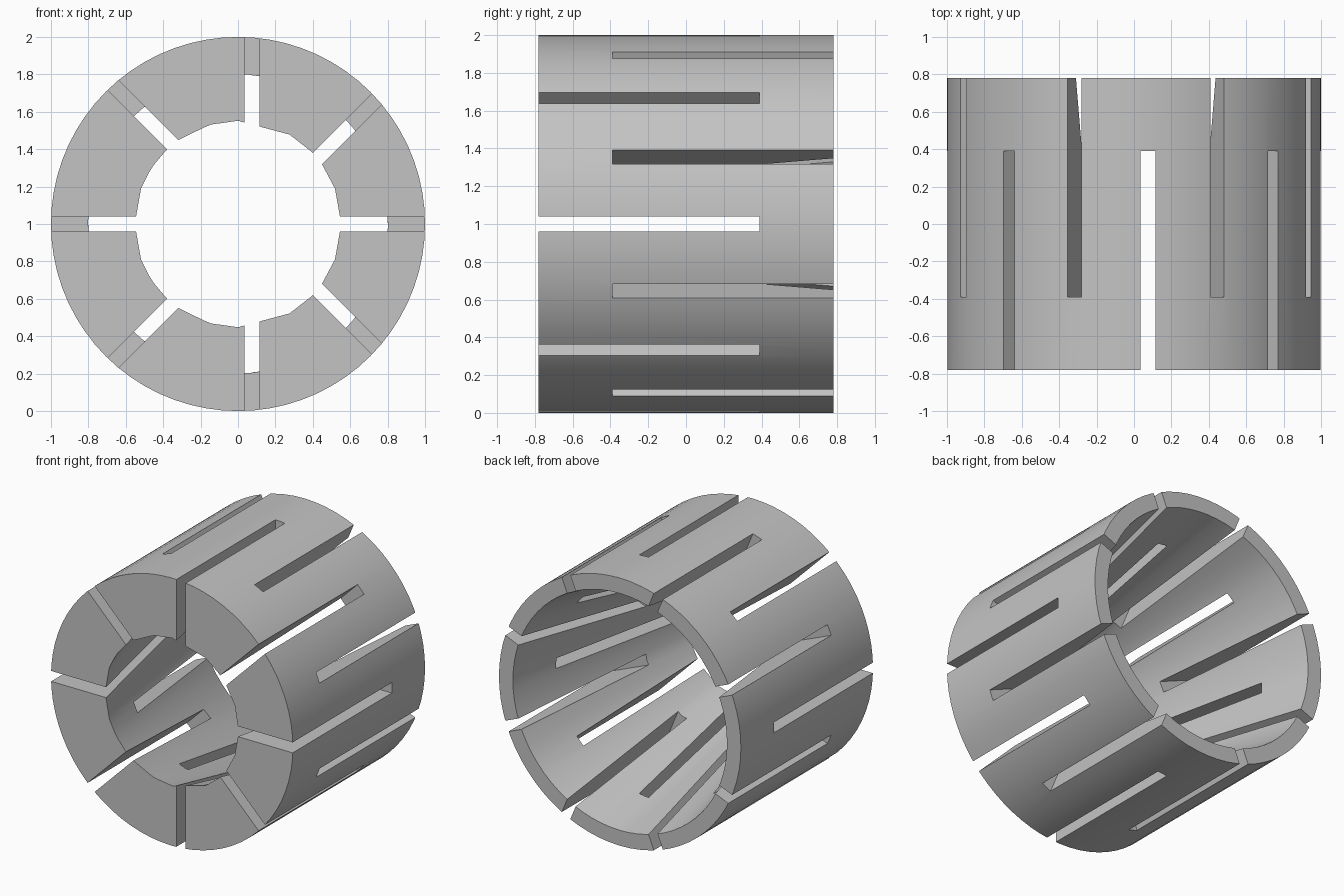
import bpy
import bmesh
from math import sin, cos, pi, radians
from mathutils import Matrix, Vector

cube = bpy.data.objects.get("Cube")
if cube:
    bpy.data.objects.remove(cube, do_unlink=True)

HALF = 0.78            # half of the sleeve length
REACH = 0.39           # where each slot stops
OUTER, FRONT_BORE, BACK_BORE = 1.0, 0.552, 0.885
SEGMENTS = 72
CENTRE = Vector((0, 0, 1))
SLOT_CENTRE = Vector((0.075, 0, 1))   # slots fan out from an offset axis

metal = bpy.data.materials.new("Plain grey")
grey = (0.55, 0.55, 0.55, 1)
metal.diffuse_color = grey
metal.use_nodes = True
metal.node_tree.nodes["Principled BSDF"].inputs["Base Color"].default_value = grey


def make_object(name, bm):
    bmesh.ops.recalc_face_normals(bm, faces=bm.faces)
    mesh = bpy.data.meshes.new(name)
    bm.to_mesh(mesh)
    bm.free()
    mesh.materials.append(metal)
    obj = bpy.data.objects.new(name, mesh)
    bpy.context.collection.objects.link(obj)
    return obj


# Corners of the faceted front opening, in degrees, mirrored below
half_corners = [0, 20, 36, 44, 60, 90, 106, 126, 133, 147, 160, 180]
corners = half_corners + [360 - a for a in reversed(half_corners[:-1])]


def front_bore(angle):
    """Radius of the faceted opening at an angle in degrees."""
    for a, b in zip(corners, corners[1:]):
        if a <= angle <= b:
            half = radians(b - a) / 2
            return FRONT_BORE * cos(half) / cos(radians(angle - a) - half)


# Sleeve: round outside, conical bore widening to the back
bm = bmesh.new()
rings = []
for i in range(SEGMENTS):
    degrees = 360 * i / SEGMENTS
    t = radians(degrees)
    profile = [(OUTER, -HALF), (OUTER, HALF),
               (BACK_BORE, HALF), (front_bore(degrees), -HALF)]
    rings.append([bm.verts.new(CENTRE + Vector((r * cos(t), y, r * sin(t))))
                  for r, y in profile])
for i in range(SEGMENTS):
    a, b = rings[i], rings[(i + 1) % SEGMENTS]
    for j in range(4):
        k = (j + 1) % 4
        bm.faces.new((a[j], a[k], b[k], b[j]))
sleeve = make_object("slotted_sleeve", bm)

# Slot cutters: eight open to the front, eight between them open to the back
bm = bmesh.new()
for i in range(16):
    y0, y1 = (-1, REACH) if i % 2 == 0 else (-REACH, 1)
    matrix = (Matrix.Translation(SLOT_CENTRE)
              @ Matrix.Rotation(-i * pi / 8, 4, 'Y')
              @ Matrix.Translation((0.8, (y0 + y1) / 2, 0))
              @ Matrix.Diagonal((1.0, y1 - y0, 0.078, 1)))
    bmesh.ops.create_cube(bm, size=1, matrix=matrix)
cutter = make_object("slot_cutter", bm)
cutter.hide_render = True

# Cut the slots and discard the cutter
cut = sleeve.modifiers.new("Slots", 'BOOLEAN')
cut.operation = 'DIFFERENCE'
cut.solver = 'EXACT'
cut.object = cutter
bpy.ops.object.select_all(action='DESELECT')
sleeve.select_set(True)
bpy.context.view_layer.objects.active = sleeve
bpy.ops.object.modifier_apply(modifier=cut.name)
bpy.data.objects.remove(cutter, do_unlink=True)
bpy.ops.object.shade_smooth_by_angle(angle=radians(30))
